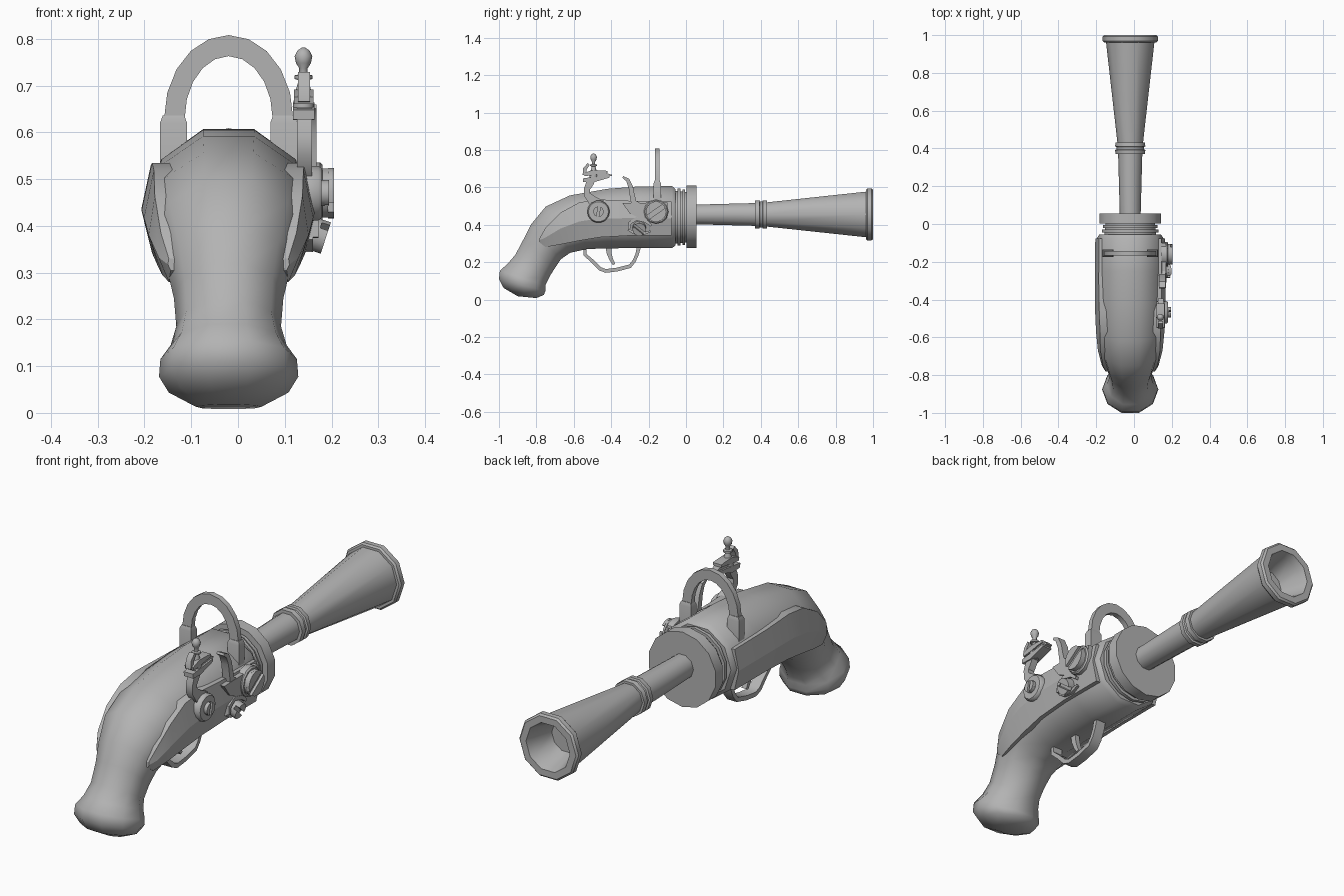
import bpy
import bmesh
from math import sin, cos, pi, radians
from mathutils import Vector

CX = -0.02  # centre line of the gun
X, Y, Z = Vector((1, 0, 0)), Vector((0, 1, 0)), Vector((0, 0, 1))

if "Cube" in bpy.data.objects:
    bpy.data.objects.remove(bpy.data.objects["Cube"])

grey = bpy.data.materials.new("plain grey")
grey.use_nodes = True
grey.diffuse_color = (0.45, 0.45, 0.45, 1)
grey.node_tree.nodes["Principled BSDF"].inputs["Base Color"].default_value = (0.45, 0.45, 0.45, 1)


def loft(name, rings, angle=30, closed=False):
    """Skin a list of equal-sized point rings, capping both ends."""
    bm = bmesh.new()
    rows = [[bm.verts.new(p) for p in ring] for ring in rings]
    n = len(rows[0])
    pairs = list(zip(rows, rows[1:])) + ([(rows[-1], rows[0])] if closed else [])
    for a, b in pairs:
        for i in range(n):
            j = (i + 1) % n
            bm.faces.new((a[i], a[j], b[j], b[i]))
    if not closed:
        bm.faces.new(rows[0])
        bm.faces.new(rows[-1])
    bmesh.ops.recalc_face_normals(bm, faces=bm.faces)
    mesh = bpy.data.meshes.new(name)
    bm.to_mesh(mesh)
    bm.free()
    mesh.materials.append(grey)
    ob = bpy.data.objects.new(name, mesh)
    bpy.context.collection.objects.link(ob)
    bpy.ops.object.select_all(action='DESELECT')
    ob.select_set(True)
    bpy.context.view_layer.objects.active = ob
    bpy.ops.object.shade_smooth_by_angle(angle=radians(angle))
    return ob


def ring(centre, u, v, n, phase=0):
    return [centre + u * cos(phase + 2 * pi * i / n) + v * sin(phase + 2 * pi * i / n)
            for i in range(n)]


def turned(name, centre, axis, u, v, profile, n, phase=0, angle=40):
    """Revolve (distance, radius) pairs about an axis."""
    return loft(name, [ring(centre + axis * d, u * r, v * r, n, phase) for d, r in profile], angle)


def prism(name, pts, x0, x1):
    """Extrude a (y, z) outline sideways."""
    return loft(name, [[Vector((x, y, z)) for y, z in pts] for x in (x0, x1)])


def ribbon(name, path, x0, x1):
    """Rectangular bar following (y, z, half thickness) points."""
    pts = [Vector((0, y, z)) for y, z, _ in path]
    rings = []
    for i, p in enumerate(pts):
        t = (pts[min(i + 1, len(pts) - 1)] - pts[max(i - 1, 0)]).normalized()
        side = X.cross(t) * path[i][2]
        rings.append([p + side + X * x0, p + side + X * x1, p - side + X * x1, p - side + X * x0])
    return loft(name, rings, 40)


def box(name, lo, hi):
    prism(name, [(lo[1], lo[2]), (hi[1], lo[2]), (hi[1], hi[2]), (lo[1], hi[2])], lo[0], hi[0])


def screw(name, y, z, x0, x1, r, slot, tilt=0, n=12):
    """Slotted screw head: a disc carrying two half rounds."""
    depth = x1 - x0
    parts = [turned(name + "_base", Vector(), X, Y, Z, [(0, r), (depth * 0.6, r)], n)]
    gap = 0.22
    for k in (0, 1):
        arc = [gap + (pi - 2 * gap) * i / 6 + k * pi + slot for i in range(7)]
        parts.append(prism(name + "_half_" + str(k + 1), [(r * cos(a), r * sin(a)) for a in arc],
                           depth * 0.6, depth))
    for ob in parts:
        ob.location = (x0, y, z)
        ob.rotation_euler.y = radians(tilt)


# Stock and grip: top point, bottom point, half width of each section
sections = [
    ((-.055, .59), (-.055, .29), .163), ((-.075, .607), (-.075, .275), .176),
    ((-.25, .605), (-.25, .275), .178), ((-.42, .592), (-.42, .274), .176),
    ((-.62, .557), (-.53, .27), .17), ((-.75, .497), (-.62, .25), .157),
    ((-.83, .40), (-.67, .215), .132), ((-.87, .32), (-.70, .17), .117),
    ((-.912, .24), (-.725, .13), .112), ((-.955, .19), (-.74, .10), .124),
    ((-.995, .155), (-.752, .075), .146), ((-1, .11), (-.752, .045), .149),
    ((-.975, .062), (-.76, .025), .128), ((-.9, .018), (-.80, .008), .07)]
rings = []
for (ty, tz), (by, bz), w in sections:
    top, bottom = Vector((CX, ty, tz)), Vector((CX, by, bz))
    rings.append(ring((top + bottom) / 2, X * w, (top - bottom) / 2 / cos(pi / 10), 10))
loft("stock_and_grip", rings, 42)

# Side plates: y, top z, bottom z, then half widths at top, ridge and bottom
plate = [(-.078, .524, .342, .165, .185, .164), (-.3, .528, .342, .167, .187, .164),
         (-.46, .535, .333, .164, .186, .160), (-.57, .52, .315, .160, .181, .152),
         (-.67, .465, .295, .158, .171, .142), (-.75, .385, .28, .145, .15, .128),
         (-.782, .33, .305, .128, .13, .124)]
for side, label in ((1, "left"), (-1, "right")):
    rings = []
    for y, zt, zb, wt, wm, wb in plate:
        zm = (zt + zb) / 2
        outer = [(wt, zt), (wm, zm), (wb, zb)]
        inner = [(w - .05, z) for w, z in reversed(outer)]
        rings.append([Vector((CX + side * w, y, z)) for w, z in outer + inner])
    loft("side_plate_" + label, rings, 25)

# Collar rings between stock and barrel
turned("neck_rings", Vector((CX, 0, .441)), Y, X, Z,
       [(-.07, .14), (-.045, .14), (-.045, .153), (-.03, .153), (-.03, .138), (-.02, .138),
        (-.02, .148), (-.005, .148), (-.005, .135), (.01, .135)], 14, pi / 2)
turned("collar", Vector((CX, 0, .442)), Y, X, Z, [(.003, .167), (.055, .167)], 14, pi / 2)

# Flared barrel with hollow muzzle
turned("barrel", Vector((CX, 0, .455)), Y, X, Z,
       [(.04, .055), (.37, .064), (.37, .078), (.392, .08), (.395, .072), (.408, .072),
        (.411, .08), (.432, .078), (.432, .068), (.962, .128), (.962, .139), (.97, .146),
        (.992, .146), (1, .138), (1, .108), (.97, .098), (.87, .072)], 10, 0, 38)

# Carrying arch and its sockets
rings = []
for i in range(11):
    a = pi * i / 10
    rings.append([Vector((CX + rx * cos(a), y, .63 + rz * sin(a)))
                  for rx, rz, y in ((.138, .178, -.166), (.138, .178, -.142),
                                    (.094, .133, -.142), (.094, .133, -.166))])
loft("carry_arch", rings)
for side, label in ((1, "left"), (-1, "right")):
    c = CX + side * .118
    rings = [[Vector((c + sx * w, -.154 + sy * d, z)) for sx, sy in ((1, 1), (-1, 1), (-1, -1), (1, -1))]
             for z, w, d in ((.50, .029, .02), (.62, .029, .02), (.636, .023, .014))]
    loft("arch_socket_" + label, rings)

# Trigger guard and trigger
ribbon("trigger_guard", [(-.54, .29, .009), (-.54, .24, .009), (-.5, .205, .009), (-.46, .165, .01),
                         (-.43, .153, .01), (-.37, .16, .01), (-.3, .178, .01), (-.278, .205, .009),
                         (-.262, .24, .009), (-.25, .29, .011)], CX - .024, CX + .024)
ribbon("trigger", [(-.415, .29, .016), (-.412, .25, .013), (-.4, .215, .01), (-.385, .188, .007)],
       CX - .012, CX + .012)

# Hammer: pivot disc, curved neck, jaws, flint and finial
turned("hammer_disc", Vector((.145, -.468, .47)), X, Y, Z, [(0, .06), (.027, .06), (.034, .054)], 14)
screw("hammer_screw", -.468, .47, .17, .195, .028, radians(80))
ribbon("hammer_neck", [(-.46, .50, .035), (-.5, .53, .026), (-.528, .56, .018), (-.53, .59, .016),
                       (-.515, .62, .02), (-.505, .645, .022)], .126, .158)
ribbon("lower_jaw", [(-.55, .638, .01), (-.5, .64, .014), (-.45, .65, .01), (-.41, .658, .006)], .118, .164)
ribbon("flint", [(-.475, .662, .012), (-.43, .667, .01), (-.395, .664, .003)], .126, .156)
ribbon("upper_jaw", [(-.545, .668, .008), (-.5, .678, .014), (-.45, .682, .009), (-.42, .682, .006)], .12, .162)
ribbon("jaw_spur", [(-.545, .665, .008), (-.54, .70, .01), (-.52, .725, .007)], .128, .154)
turned("hammer_finial", Vector((.14, -.494, 0)), Z, X, Y,
       [(.63, .018), (.655, .023), (.685, .018), (.712, .010), (.714, .019), (.722, .019), (.724, .009),
        (.737, .009), (.748, .016), (.763, .019), (.775, .013), (.781, .004)], 10)

# Striking plate, pan and bracket
ribbon("striking_plate", [(-.338, .655, .005), (-.312, .64, .01), (-.295, .60, .012), (-.288, .56, .013),
                          (-.28, .52, .016), (-.25, .50, .016), (-.2, .50, .014)], .132, .168)
prism("powder_pan", [(-.34, .515), (-.1, .52), (-.1, .47), (-.2, .425), (-.24, .43), (-.3, .46)], .13, .17)
turned("pivot_washer", Vector((.145, -.16, .47)), X, Y, Z, [(0, .066), (.03, .066), (.036, .06)], 12)
screw("pivot_screw", -.16, .47, .175, .205, .055, radians(35), n=10)

# Lower tilted screw with its spring bracket
screw("lower_screw", -.25, .388, .145, .19, .036, radians(-40), 18)
ribbon("spring_bracket", [(-.305, .375, .006), (-.3, .41, .009), (-.265, .432, .009), (-.215, .42, .009),
                          (-.185, .395, .006)], .14, .172)
ribbon("spring_tail", [(-.31, .375, .005), (-.28, .358, .008), (-.23, .352, .008), (-.19, .365, .005)],
       .13, .16)
